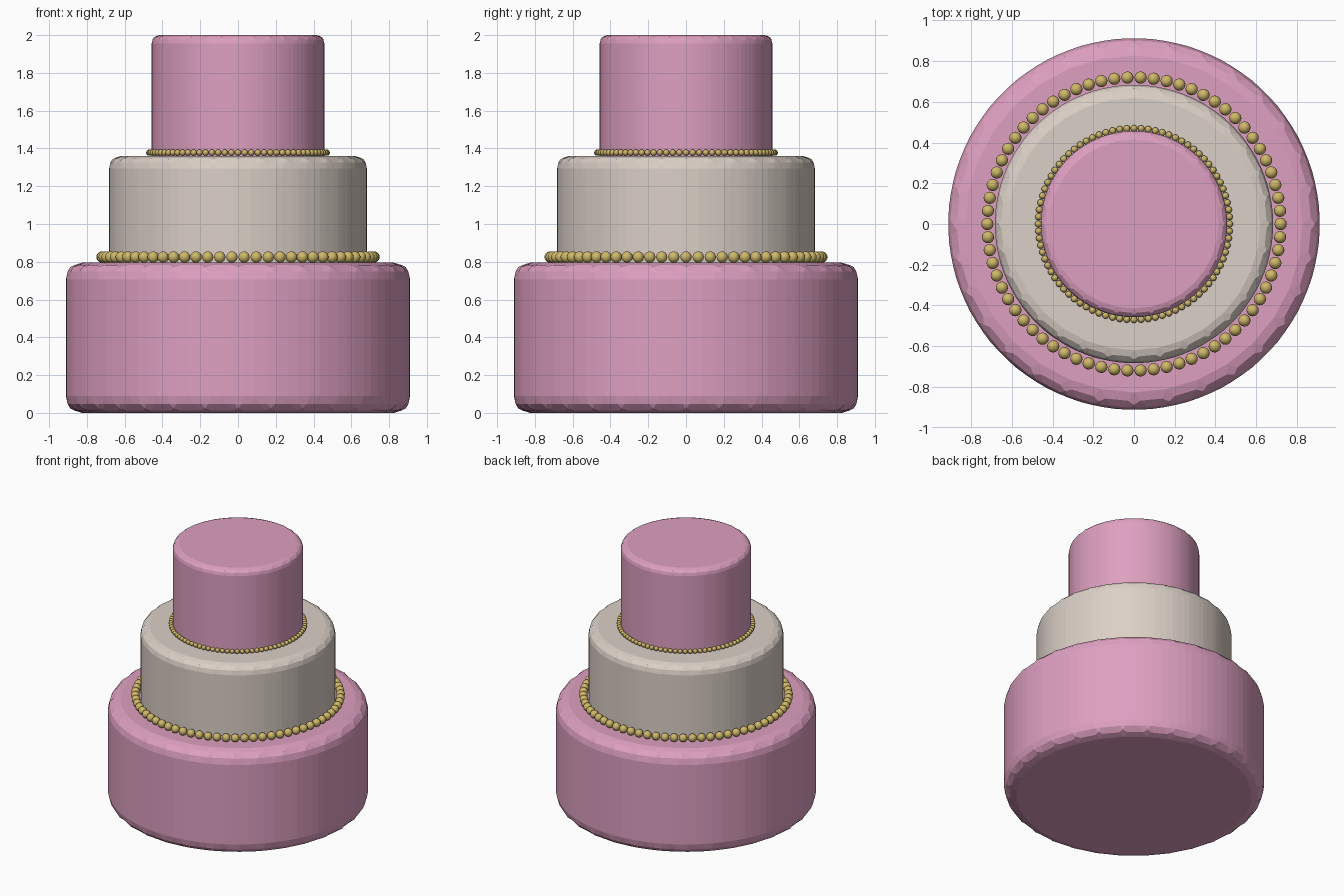
import bpy
import math

default_cube = bpy.data.objects.get("Cube")
if default_cube:
    bpy.data.objects.remove(default_cube, do_unlink=True)


def make_material(name, color):
    mat = bpy.data.materials.new(name)
    mat.use_nodes = True
    mat.diffuse_color = (*color, 1)
    mat.node_tree.nodes["Principled BSDF"].inputs["Base Color"].default_value = (*color, 1)
    return mat


pink = make_material("pink icing", (0.73, 0.35, 0.53))
cream = make_material("cream icing", (0.71, 0.63, 0.57))
gold = make_material("gold pearl", (0.62, 0.48, 0.14))


def tier(name, radius, bottom, top, mat):
    # Every edge is rounded, which gives the scalloped rims
    bpy.ops.mesh.primitive_cylinder_add(
        vertices=32, radius=radius, depth=top - bottom, location=(0, 0, (bottom + top) / 2))
    obj = bpy.context.object
    obj.name = name
    obj.data.materials.append(mat)
    bevel = obj.modifiers.new("rounded edges", "BEVEL")
    bevel.limit_method = "NONE"
    bevel.width = 0.1
    bevel.segments = 3
    bevel.use_clamp_overlap = True


def pearl_ring(name, count, ring_radius, bead_radius, z):
    bpy.ops.mesh.primitive_uv_sphere_add(segments=16, ring_count=8, radius=bead_radius)
    first = bpy.context.object
    first.data.materials.append(gold)
    bpy.ops.object.shade_smooth()
    for i in range(count):
        bead = first if i == 0 else bpy.data.objects.new(name, first.data)
        if i:
            bpy.context.collection.objects.link(bead)
        angle = math.tau * i / count
        bead.name = f"{name}_{i + 1}"
        bead.location = (ring_radius * math.cos(angle), ring_radius * math.sin(angle), z)


# Cake tiers
tier("bottom_tier", 0.917, 0, 0.795, pink)
tier("middle_tier", 0.687, 0.72, 1.36, cream)
tier("top_tier", 0.46, 1.3, 2.0, pink)

# Pearl borders
pearl_ring("lower_pearl", 70, 0.72, 0.03, 0.825)
pearl_ring("upper_pearl", 84, 0.47, 0.0165, 1.378)
